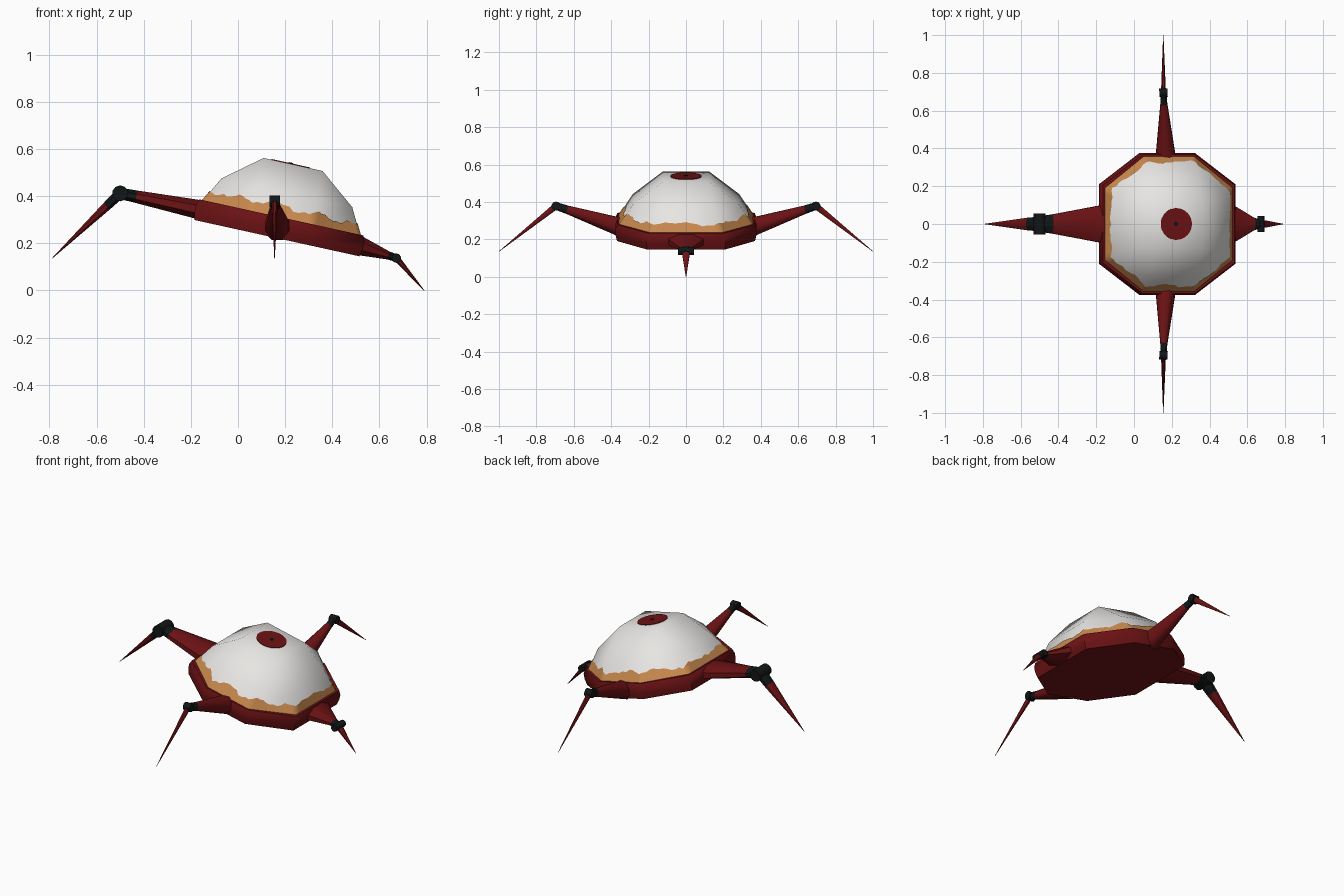
import bpy, bmesh, math, random
from mathutils import Vector, Matrix

if "Cube" in bpy.data.objects:
    bpy.data.objects.remove(bpy.data.objects["Cube"])

random.seed(4)


def material(name, rgb):
    m = bpy.data.materials.new(name)
    m.diffuse_color = (*rgb, 1)
    m.use_nodes = True
    m.node_tree.nodes["Principled BSDF"].inputs["Base Color"].default_value = m.diffuse_color
    return m


RED = material("dark_red", (0.15, 0.006, 0.007))
WHITE = material("off_white", (0.80, 0.79, 0.77))
ORANGE = material("burnt_orange", (0.58, 0.25, 0.075))
BLACK = material("joint_black", (0.006, 0.008, 0.008))

# The hull leans forward towards +x
HULL = Matrix.Translation((0.165, 0, 0.222)) @ Matrix.Rotation(math.radians(12.4), 4, 'Y')


def make(name, bm, mats, angle=50, matrix=None):
    bmesh.ops.recalc_face_normals(bm, faces=bm.faces)
    if matrix:
        bm.transform(matrix)
    me = bpy.data.meshes.new(name)
    bm.to_mesh(me)
    bm.free()
    for m in mats:
        me.materials.append(m)
    ob = bpy.data.objects.new(name, me)
    bpy.context.collection.objects.link(ob)
    bpy.ops.object.select_all(action='DESELECT')
    ob.select_set(True)
    bpy.context.view_layer.objects.active = ob
    bpy.ops.object.shade_smooth_by_angle(angle=math.radians(angle))
    return ob


def octagon(a, b, c, d, z):
    """Octagon with x-side corners (a, b) and y-side corners (c, d)."""
    pts = [(a, -b), (a, b), (c, d), (-c, d), (-a, b), (-a, -b), (-c, -d), (c, -d)]
    return [Vector((x, y, z)) for x, y in pts]


def bridge(bm, r1, r2, mat=0):
    n = len(r1)
    for i in range(n):
        j = (i + 1) % n
        bm.faces.new((r1[i], r1[j], r2[j], r2[i])).material_index = mat


def ring(bm, pts):
    return [bm.verts.new(p) for p in pts]


# Hull: octagonal slab with a slightly bulging rim
bm = bmesh.new()
rings = []
for s, z in ((0.985, 0.0), (1.005, 0.035), (1.005, 0.065), (0.98, 0.09)):
    rings.append(ring(bm, octagon(0.364 * s, 0.21 * s, 0.145 * s, 0.375 * s, z)))
for r1, r2 in zip(rings, rings[1:]):
    bridge(bm, r1, r2)
bm.faces.new(rings[0])
bm.faces.new(rings[-1])
make("hull", bm, [RED], 50, HULL)

# Dome: two octagonal rings closing to a square roof
base = octagon(0.342, 0.19, 0.135, 0.354, 0.088)
shoulder = octagon(0.284, 0.145, 0.13, 0.284, 0.197)
bm = bmesh.new()
r0, r1 = ring(bm, base), ring(bm, shoulder)
roof = ring(bm, [(0.128, -0.125, 0.32), (0.128, 0.125, 0.32),
                 (-0.128, 0.125, 0.32), (-0.128, -0.125, 0.32)])
bridge(bm, r0, r1)
for k in range(4):
    a, b, c = r1[2 * k], r1[2 * k + 1], r1[(2 * k + 2) % 8]
    bm.faces.new((a, b, roof[(k + 1) % 4], roof[k]))
    bm.faces.new((b, c, roof[(k + 1) % 4]))
bm.faces.new(roof)
bm.faces.new(r0)
make("dome", bm, [WHITE], 60, HULL)

# Orange skirt: thin band with a ragged upper edge
bm = bmesh.new()
low, high = [], []
STEPS = 12
for i in range(8):
    j = (i + 1) % 8
    for k in range(STEPS):
        f = k / STEPS
        p, q = base[i].lerp(base[j], f), shoulder[i].lerp(shoulder[j], f)
        top = p.lerp(q, 0.42 + 0.08 * math.sin(i * 2 + f * 6) + random.uniform(-0.07, 0.07))
        for lst, v in ((low, p), (high, top)):
            lst.append(Vector((v.x * 1.012, v.y * 1.012, v.z)))
bridge(bm, ring(bm, low), ring(bm, high))
make("dome_skirt", bm, [ORANGE], 60, HULL)


# Roof markings
def disc(name, radius, z, mat):
    bm = bmesh.new()
    bmesh.ops.create_cone(bm, cap_ends=True, segments=32, radius1=radius, radius2=radius, depth=0.004)
    make(name, bm, [mat], 30, HULL @ Matrix.Translation((-0.01, 0, z)))


disc("roof_spot", 0.084, 0.321, RED)
disc("roof_pin", 0.010, 0.324, BLACK)


def tube(name, stations, mats, sides=8):
    """Loft of elliptical sections: (centre, half width, half height, material)."""
    bm = bmesh.new()
    axis = (stations[-1][0] - stations[0][0]).normalized()
    side = axis.cross(Vector((0, 0, 1))).normalized()
    up = side.cross(axis)
    rs = []
    for c, w, h, _ in stations:
        angles = [2 * math.pi * (k + 0.5) / sides for k in range(sides)]
        rs.append(ring(bm, [c + side * w * 1.06 * math.cos(t) + up * h * 1.06 * math.sin(t)
                            for t in angles]))
    for a, b, st in zip(rs, rs[1:], stations):
        bridge(bm, a, b, st[3])
    bm.faces.new(rs[0])
    bm.faces.new(rs[-1]).material_index = stations[-1][3]
    make(name, bm, mats, 50)
    return side


def leg(name, root, knee, tip, root_size, knee_size, collar, cuff, hinge):
    root, knee, tip = Vector(root), Vector(knee), Vector(tip)
    (rw, rh), (kw, kh) = root_size, knee_size
    # Thigh with a black collar at the knee
    c = root.lerp(knee, collar)
    side = tube(name + "_thigh", [(root, rw, rh, 0), (c, kw, kh, 1),
                                  (knee, kw * 0.8, kh * 0.9, 1)], [RED, BLACK])
    # Shin spike with a black cuff
    tube(name + "_shin", [(knee, kw * 0.75, kh * 0.85, 1),
                          (knee.lerp(tip, cuff), kw * 0.66, kh * 0.72, 0),
                          (tip, 0.001, 0.001, 0)], [RED, BLACK])
    # Hinge pin across the knee
    bm = bmesh.new()
    bmesh.ops.create_cone(bm, cap_ends=True, segments=10, radius1=hinge[0], radius2=hinge[0],
                          depth=2 * hinge[1])
    rot = side.to_track_quat('Z', 'Y').to_matrix().to_4x4()
    make(name + "_hinge", bm, [BLACK], 40, Matrix.Translation(knee) @ rot)


leg("rear_leg", (-0.16, 0, 0.342), (-0.50, 0, 0.412), (-0.79, 0, 0.135),
    (0.104, 0.042), (0.052, 0.027), 0.80, 0.20, (0.034, 0.055))
leg("nose_leg", (0.50, 0, 0.195), (0.672, 0, 0.137), (0.79, 0, 0.0),
    (0.115, 0.045), (0.032, 0.018), 0.80, 0.10, (0.02, 0.043))
for s, label in ((-1, "right"), (1, "left")):
    leg(label + "_leg", (0.168, s * 0.34, 0.262), (0.156, s * 0.695, 0.378), (0.155, s * 1.0, 0.135),
        (0.056, 0.052), (0.019, 0.023), 0.83, 0.06, (0.024, 0.022))
